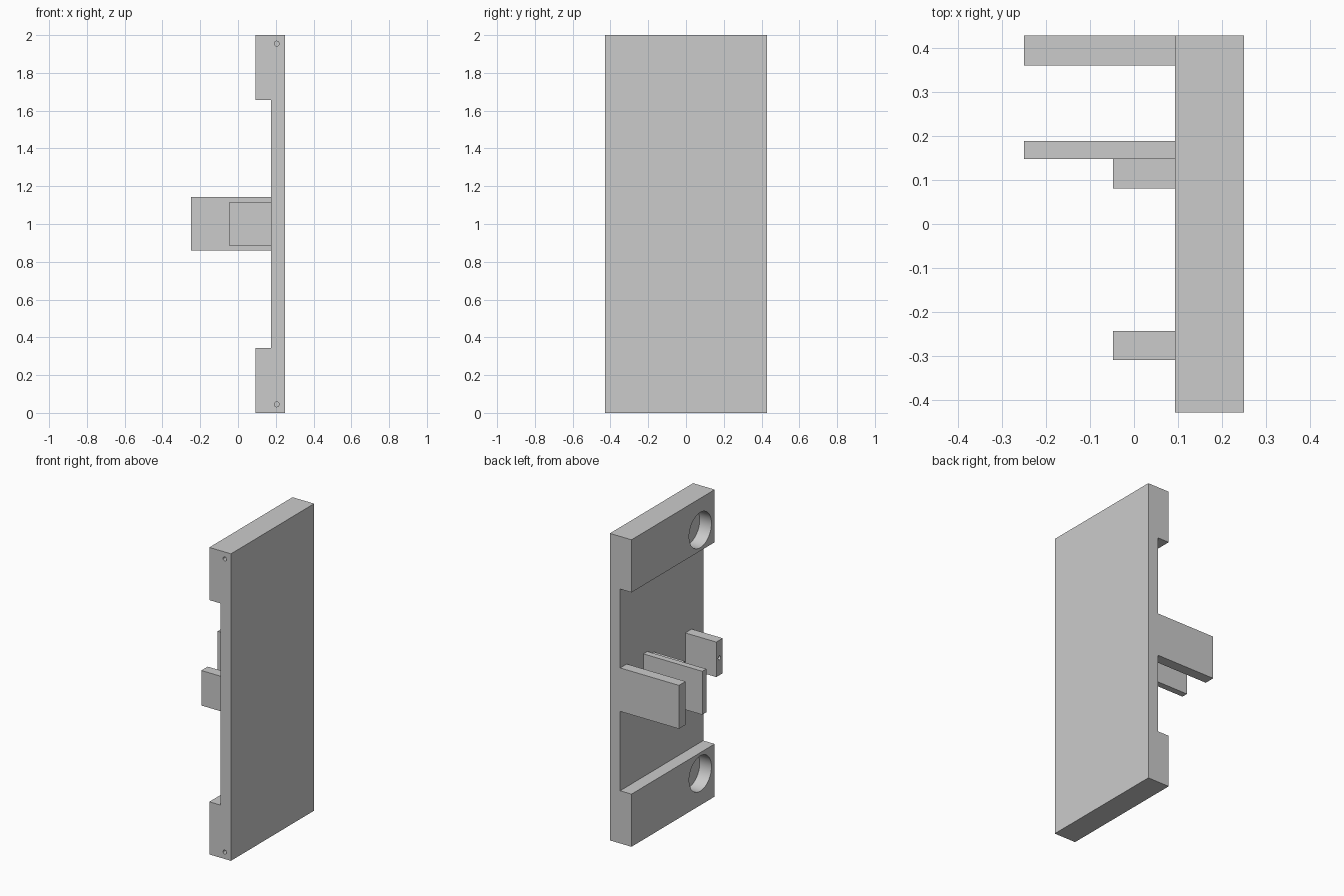
import bpy, bmesh, math
from mathutils import Matrix, Vector

if "Cube" in bpy.data.objects:
    bpy.data.objects.remove(bpy.data.objects["Cube"], do_unlink=True)

grey = bpy.data.materials.new("plain grey")
grey.use_nodes = True
colour = (0.6, 0.6, 0.6, 1)
grey.diffuse_color = colour
grey.node_tree.nodes["Principled BSDF"].inputs["Base Color"].default_value = colour

HALF_Y = 0.428
X_OUT, X_IN, X_BLOCK = 0.249, 0.175, 0.093   # outer face, recess, end blocks


def finish(bm, name):
    bmesh.ops.recalc_face_normals(bm, faces=bm.faces)
    mesh = bpy.data.meshes.new(name)
    bm.to_mesh(mesh)
    bm.free()
    mesh.materials.append(grey)
    obj = bpy.data.objects.new(name, mesh)
    bpy.context.collection.objects.link(obj)
    return obj


def box(name, x, y, z):
    bm = bmesh.new()
    bmesh.ops.create_cube(bm, size=1)
    for v in bm.verts:
        v.co = Vector(r[0] if c < 0 else r[1] for c, r in zip(v.co, (x, y, z)))
    return finish(bm, name)


def drill(target, mouth, direction, radius, depth, sides):
    """Cut a blind round hole starting at mouth and going along direction."""
    direction = Vector(direction)
    over = 0.02
    bm = bmesh.new()
    centre = Vector(mouth) + direction * (depth - over) / 2
    turn = direction.to_track_quat('Z', 'Y').to_matrix().to_4x4()
    bmesh.ops.create_cone(bm, cap_ends=True, segments=sides, radius1=radius,
                          radius2=radius, depth=depth + over,
                          matrix=Matrix.Translation(centre) @ turn)
    cutter = finish(bm, "hole_cutter")
    cutter.hide_render = True
    mod = target.modifiers.new("hole", 'BOOLEAN')
    mod.operation = 'DIFFERENCE'
    mod.solver = 'EXACT'
    mod.object = cutter
    bpy.context.view_layer.objects.active = target
    bpy.ops.object.modifier_apply(modifier=mod.name)
    bpy.data.objects.remove(cutter, do_unlink=True)


# Door panel: C-shaped profile extruded along y
profile = [(X_OUT, 0), (X_OUT, 2), (X_BLOCK, 2), (X_BLOCK, 1.657),
           (X_IN, 1.657), (X_IN, 0.343), (X_BLOCK, 0.343), (X_BLOCK, 0)]
bm = bmesh.new()
face = bm.faces.new([bm.verts.new((x, -HALF_Y, z)) for x, z in profile])
ext = bmesh.ops.extrude_face_region(bm, geom=[face])
bmesh.ops.translate(bm, vec=(0, 2 * HALF_Y, 0),
                    verts=[g for g in ext["geom"] if isinstance(g, bmesh.types.BMVert)])
panel = finish(bm, "panel")

# Round pockets in the end blocks and pin holes in the front edge
for sign in (-1, 1):
    drill(panel, (X_BLOCK, -0.28, 1 + sign * 0.793), (1, 0, 0), 0.115, 0.085, 48)
    drill(panel, (0.205, -HALF_Y, 1 + sign * 0.955), (0, 1, 0), 0.013, 0.1, 16)

# Long tabs
for name, y in (("rear_long_tab", (0.36, HALF_Y)), ("middle_long_tab", (0.147, 0.188))):
    box(name, (-0.249, X_IN), y, (0.86, 1.143))

# Short tabs with a small hole in each end
short_tabs = []
for name, y in (("middle_short_tab", (0.081, 0.147)), ("front_short_tab", (-0.309, -0.243))):
    tab = box(name, (-0.048, X_IN), y, (0.887, 1.115))
    drill(tab, (-0.048, sum(y) / 2, 1.0), (1, 0, 0), 0.013, 0.1, 16)
    short_tabs.append(tab)

# Smooth the round walls, keep edges sharp
bpy.ops.object.select_all(action='DESELECT')
for obj in [panel] + short_tabs:
    obj.select_set(True)
bpy.context.view_layer.objects.active = panel
bpy.ops.object.shade_smooth_by_angle(angle=math.radians(30))
